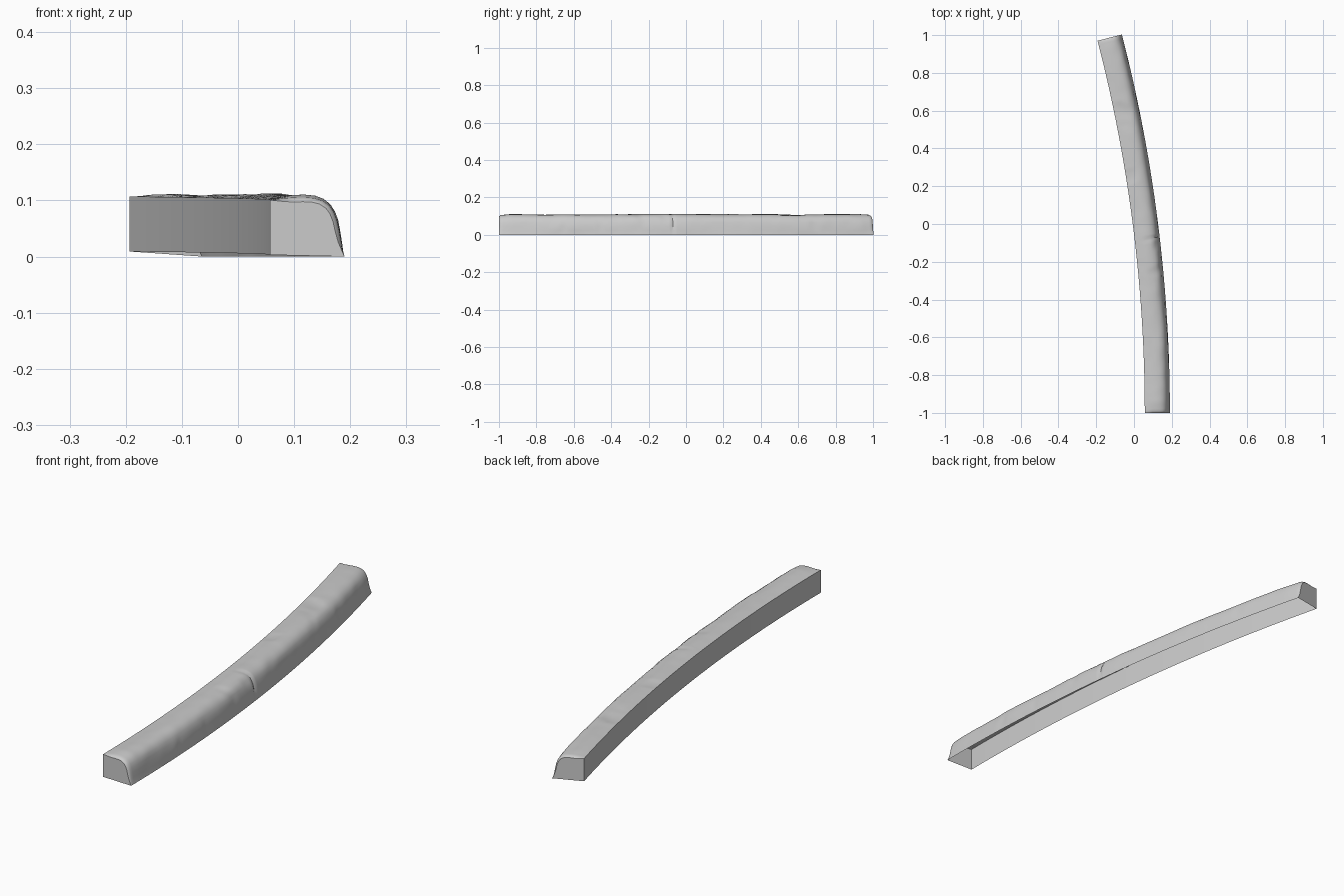
import bpy
import bmesh
import math
from mathutils import Vector, noise

if "Cube" in bpy.data.objects:
    bpy.data.objects.remove(bpy.data.objects["Cube"], do_unlink=True)

RADIUS = 7.89            # flat inner wall follows this arc
SWEEP = math.radians(14.46)
START_X, START_Y = 0.057, -1.0
RINGS = 180

# Cross-section: across the curb, height; open underneath
PROFILE = [(0, 0), (0, 0.05), (0, 0.098), (0.02, 0.1), (0.04, 0.102),
           (0.06, 0.103), (0.078, 0.102), (0.093, 0.098), (0.105, 0.09),
           (0.113, 0.079), (0.119, 0.064), (0.123, 0.046), (0.127, 0.025),
           (0.13, 0.01), (0.133, 0)]
CENTRE = Vector((0.05, 0.04))


def stone_point(t, u, v):
    """Place a section point along the arc, with worn ends and rough stone."""
    length = RADIUS * SWEEP
    edge = min(t, 1 - t) * length
    rise = 0.003 + 0.006 * t
    angle = t * SWEEP
    rough = min(1, u / 0.03) * min(1, v / 0.03)
    out = (Vector((u, v)) - CENTRE).normalized()
    # Broad bumps, fine grain and shallow chips
    place = Vector((u * 9, v * 9, t * 9))
    bump = 0.0035 * noise.noise(place) + 0.0015 * noise.noise(place * 3.5)
    chip = max(0, noise.noise(Vector((u * 14, v * 14, t * 22 + 5))) - 0.35)
    amount = (0.004 + bump - 0.012 * chip) * min(1, edge / 0.06)
    # Crack across the outer half of the top
    if u > 0.05:
        amount -= 0.005 * math.exp(-((t - 0.46 - 0.05 * (u - 0.1)) / 0.003) ** 2)
    # Rounded rim on both ends
    amount -= 0.007 * max(0, 1 - edge / 0.012) ** 2
    u += out.x * amount * rough
    v += out.y * amount * rough
    r = RADIUS + u
    return (START_X - RADIUS + r * math.cos(angle),
            START_Y + r * math.sin(angle), v + rise * (1 - u / 0.133))


# Curved curb stone
stations = [i / RINGS for i in range(RINGS + 1)]
for s in (0.001, 0.0025):
    stations += [s, 1 - s]
stations.sort()

bm = bmesh.new()
rings = [[bm.verts.new(stone_point(t, u, v)) for u, v in PROFILE]
         for t in stations]
for a, b in zip(rings, rings[1:]):
    for i in range(len(PROFILE) - 1):
        bm.faces.new((a[i], a[i + 1], b[i + 1], b[i]))
# End faces
bm.faces.new(list(reversed(rings[0])))
bm.faces.new(rings[-1])
bmesh.ops.recalc_face_normals(bm, faces=bm.faces)
# Face the top outward
bm.normal_update()
if sum(f.normal.z * f.calc_area() for f in bm.faces) < 0:
    bmesh.ops.reverse_faces(bm, faces=bm.faces)

mesh = bpy.data.meshes.new("curved_curb_stone")
bm.to_mesh(mesh)
bm.free()
curb = bpy.data.objects.new("curved_curb_stone", mesh)
bpy.context.collection.objects.link(curb)

# Plain grey stone
stone = bpy.data.materials.new("grey_stone")
stone.use_nodes = True
colour = (0.6, 0.6, 0.6, 1)
stone.diffuse_color = colour
stone.node_tree.nodes["Principled BSDF"].inputs["Base Color"].default_value = colour
mesh.materials.append(stone)

bpy.ops.object.select_all(action="DESELECT")
curb.select_set(True)
bpy.context.view_layer.objects.active = curb
bpy.ops.object.shade_smooth_by_angle(angle=math.radians(35))
